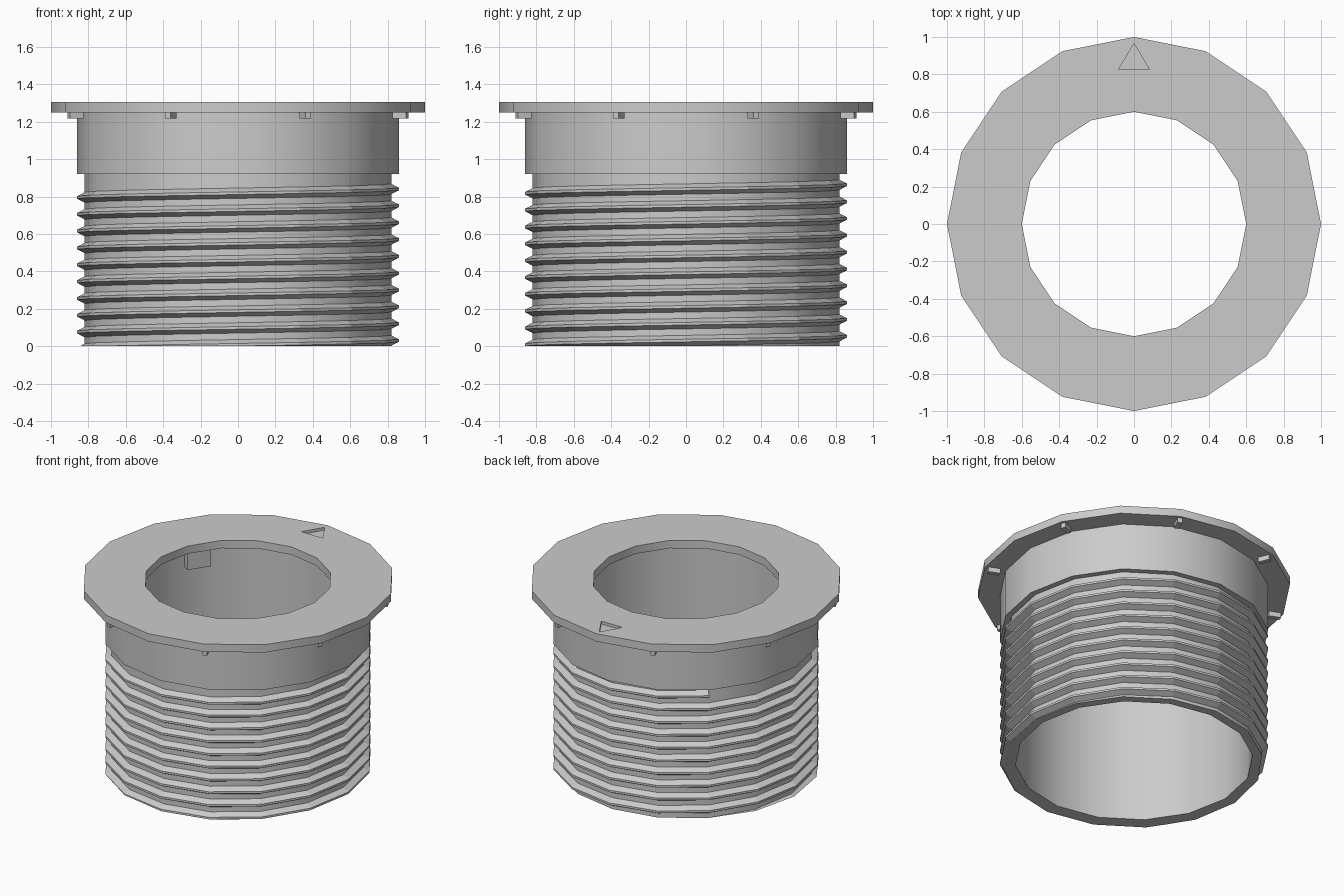
import bpy, bmesh, math
from mathutils import Matrix, Vector

if "Cube" in bpy.data.objects:
    bpy.data.objects.remove(bpy.data.objects["Cube"])

SIDES = 16
grey = bpy.data.materials.new("plain grey")
grey.diffuse_color = (0.6, 0.6, 0.6, 1)
grey.use_nodes = True
grey.node_tree.nodes["Principled BSDF"].inputs["Base Color"].default_value = grey.diffuse_color


def finish(name, bm, smooth=True):
    bmesh.ops.recalc_face_normals(bm, faces=bm.faces)
    me = bpy.data.meshes.new(name)
    bm.to_mesh(me)
    bm.free()
    me.materials.append(grey)
    ob = bpy.data.objects.new(name, me)
    bpy.context.collection.objects.link(ob)
    if smooth:
        bpy.ops.object.select_all(action='DESELECT')
        ob.select_set(True)
        bpy.context.view_layer.objects.active = ob
        bpy.ops.object.shade_smooth_by_angle(angle=math.radians(30))
    return ob


def sweep(bm, profile, start, count, pitch=0.0, closed=True, z0=0.0):
    """Sweep a closed (r, z) profile around z, in steps of one side."""
    rings = []
    for i in range(count):
        a = 2 * math.pi * (start + i) / SIDES
        z = z0 + pitch * i / SIDES
        rings.append([bm.verts.new((r * math.cos(a), r * math.sin(a), h + z))
                      for r, h in profile])
    n = len(profile)
    for i in range(count if closed else count - 1):
        p, q = rings[i], rings[(i + 1) % count]
        for k in range(n):
            bm.faces.new((p[k], q[k], q[(k + 1) % n], p[(k + 1) % n]))
    if not closed:
        bm.faces.new(rings[0])
        bm.faces.new(rings[-1])


def block(name, angle, r, z, size):
    bm = bmesh.new()
    bmesh.ops.create_cube(bm, size=1, matrix=Matrix.Rotation(math.radians(angle), 4, 'Z')
                          @ Matrix.Translation((r, 0, z)) @ Matrix.Diagonal((*size, 1)))
    return finish(name, bm, False)


# Tube with the wider smooth collar
bm = bmesh.new()
sweep(bm, [(0.76, 0), (0.82, 0), (0.82, 0.92), (0.86, 0.92), (0.86, 1.25), (0.76, 1.25)],
      0, SIDES)
finish("threaded_tube", bm)

# Flange ring on top
bm = bmesh.new()
sweep(bm, [(0.6, 1.25), (1.0, 1.25), (1.0, 1.305), (0.6, 1.305)], 0, SIDES)
flange = finish("flange", bm)

# Shallow triangular mark cut into the flange
bm = bmesh.new()
tri = [(0, 0.965), (-0.083, 0.825), (0.083, 0.825)]
low = bm.faces.new([bm.verts.new((x, y, 1.285)) for x, y in tri])
up = bmesh.ops.extrude_face_region(bm, geom=[low])
bmesh.ops.translate(bm, vec=Vector((0, 0, 0.1)),
                    verts=[v for v in up["geom"] if isinstance(v, bmesh.types.BMVert)])
cutter = finish("arrow_mark_cutter", bm, False)
cutter.hide_render = True
cutter.hide_viewport = True
cutter.display_type = 'WIRE'
cut = flange.modifiers.new("arrow_mark", 'BOOLEAN')
cut.operation = 'DIFFERENCE'
cut.solver = 'EXACT'
cut.object = cutter

# Right-hand screw thread, trimmed flat at the base
PITCH, TURNS = 0.09, 10
end_step = 6
bm = bmesh.new()
steps = TURNS * SIDES
top_z = 0.84 + PITCH * end_step / SIDES
sweep(bm, [(0.80, -0.038), (0.86, -0.007), (0.86, 0.007), (0.80, 0.038)],
      end_step - steps, steps + 1, PITCH, False, top_z - PITCH * TURNS)
cutres = bmesh.ops.bisect_plane(bm, geom=bm.verts[:] + bm.edges[:] + bm.faces[:],
                                plane_co=(0, 0, 0.001), plane_no=(0, 0, 1), clear_inner=True)
bmesh.ops.holes_fill(bm, edges=[e for e in cutres["geom_cut"]
                                if isinstance(e, bmesh.types.BMEdge)])
finish("screw_thread", bm, False)

# Eight small nubs under the flange
for i in range(8):
    block(f"flange_nub_{i + 1}", 22.5 + 45 * i, 0.94, 1.234, (0.08, 0.032, 0.036))

# Locking lugs on the inside wall under the flange
for i, angle in enumerate((146, 11)):
    block(f"inner_lug_{i + 1}", angle, 0.725, 1.167, (0.07, 0.16, 0.165))
